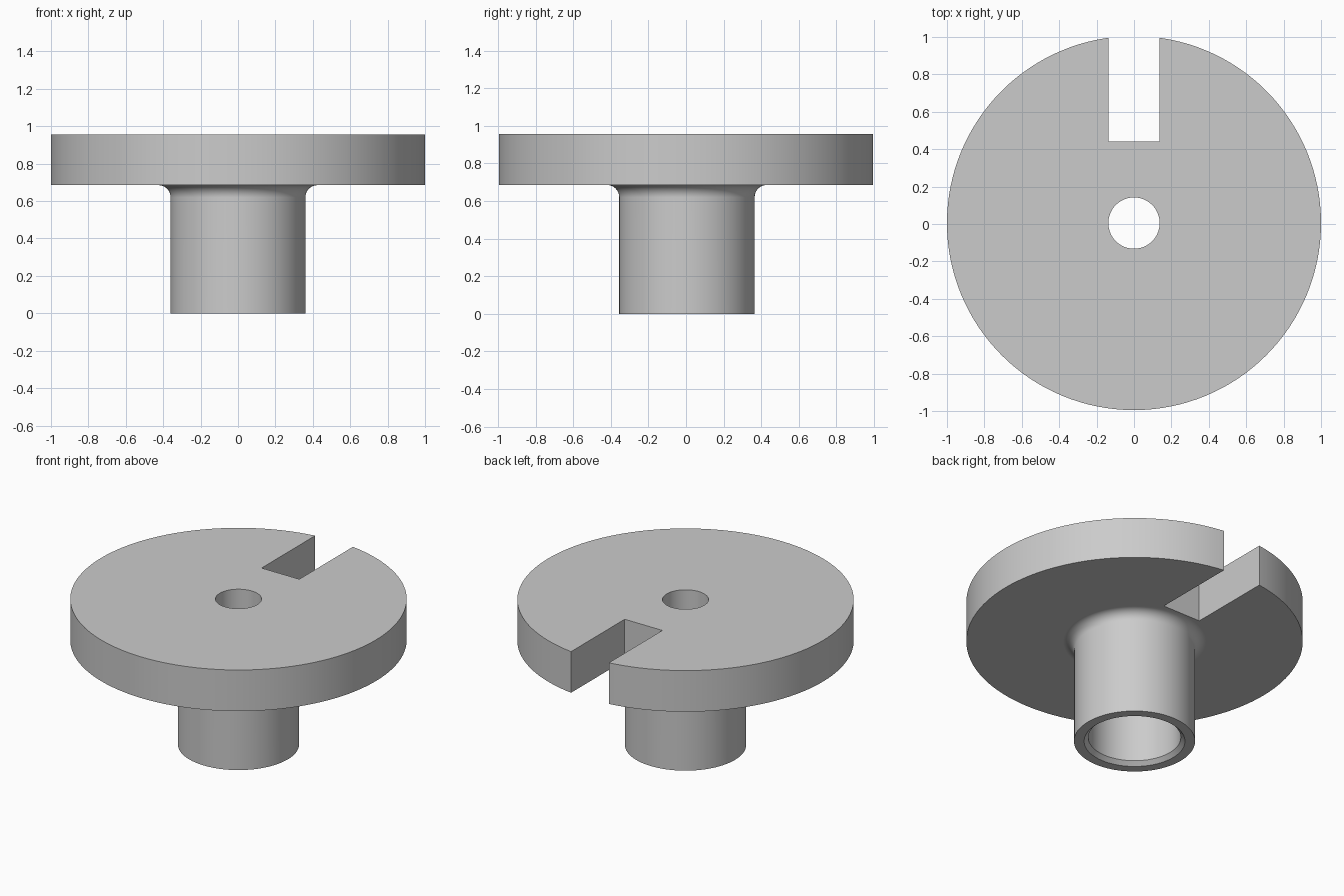
import bpy, bmesh, math

cube = bpy.data.objects.get("Cube")
if cube:
    bpy.data.objects.remove(cube, do_unlink=True)

# Main dimensions
CENTRE_Y = 0.005
DISC_R, DISC_LOW, DISC_TOP = 1.0, 0.685, 0.955
HUB_R, FILLET = 0.36, 0.065
BORE_R, CHAMFER, BORE_TOP = 0.275, 0.025, 0.685
HOLE_R, SLOT_END = 0.137, 0.44
STEPS = 128

grey = bpy.data.materials.new("plain grey")
grey.use_nodes = True
colour = (0.6, 0.6, 0.6, 1)
grey.diffuse_color = colour
grey.node_tree.nodes["Principled BSDF"].inputs["Base Color"].default_value = colour


def add_object(name, bm):
    bmesh.ops.recalc_face_normals(bm, faces=bm.faces)
    mesh = bpy.data.meshes.new(name)
    bm.to_mesh(mesh)
    bm.free()
    mesh.materials.append(grey)
    obj = bpy.data.objects.new(name, mesh)
    bpy.context.collection.objects.link(obj)
    return obj


# Closed half section: bore, hub, fillet, disc and centre hole
profile = [(HOLE_R, BORE_TOP), (BORE_R, BORE_TOP), (BORE_R, CHAMFER),
           (BORE_R + CHAMFER, 0), (HUB_R, 0)]
for i in range(11):
    a = math.radians(9 * i)
    profile.append((HUB_R + FILLET * (1 - math.cos(a)),
                    DISC_LOW - FILLET * (1 - math.sin(a))))
profile += [(DISC_R, DISC_LOW), (DISC_R, DISC_TOP), (HOLE_R, DISC_TOP)]

# Revolve the section into the flanged hub
bm = bmesh.new()
rings = []
for s in range(STEPS):
    a = math.tau * s / STEPS
    rings.append([bm.verts.new((r * math.cos(a), r * math.sin(a) + CENTRE_Y, z))
                  for r, z in profile])
for s in range(STEPS):
    here, there = rings[s], rings[(s + 1) % STEPS]
    for k in range(len(profile)):
        n = (k + 1) % len(profile)
        bm.faces.new((here[k], there[k], there[n], here[n]))
flange = add_object("flanged_hub", bm)

# Radial slot cut through the disc at the back
bm = bmesh.new()
bmesh.ops.create_cube(bm, size=1)
bmesh.ops.scale(bm, vec=(2 * HOLE_R, 1, 1), verts=bm.verts)
bmesh.ops.translate(bm, vec=(0, SLOT_END + 0.5, 0.8), verts=bm.verts)
bmesh.ops.translate(bm, vec=(0, 0.2, 0), verts=[v for v in bm.verts if v.co.y > 0.7])
cutter = add_object("slot_cutter", bm)
cutter.hide_render = True

bpy.ops.object.select_all(action='DESELECT')
flange.select_set(True)
bpy.context.view_layer.objects.active = flange
slot = flange.modifiers.new("slot", 'BOOLEAN')
slot.operation = 'DIFFERENCE'
slot.solver = 'EXACT'
slot.object = cutter
bpy.ops.object.modifier_apply(modifier=slot.name)
bpy.data.objects.remove(cutter, do_unlink=True)

# Smooth round walls, keeping crisp edges and flat plates
bpy.ops.object.shade_smooth_by_angle(angle=math.radians(30))
weighted = flange.modifiers.new("weighted normals", 'WEIGHTED_NORMAL')
weighted.keep_sharp = True
